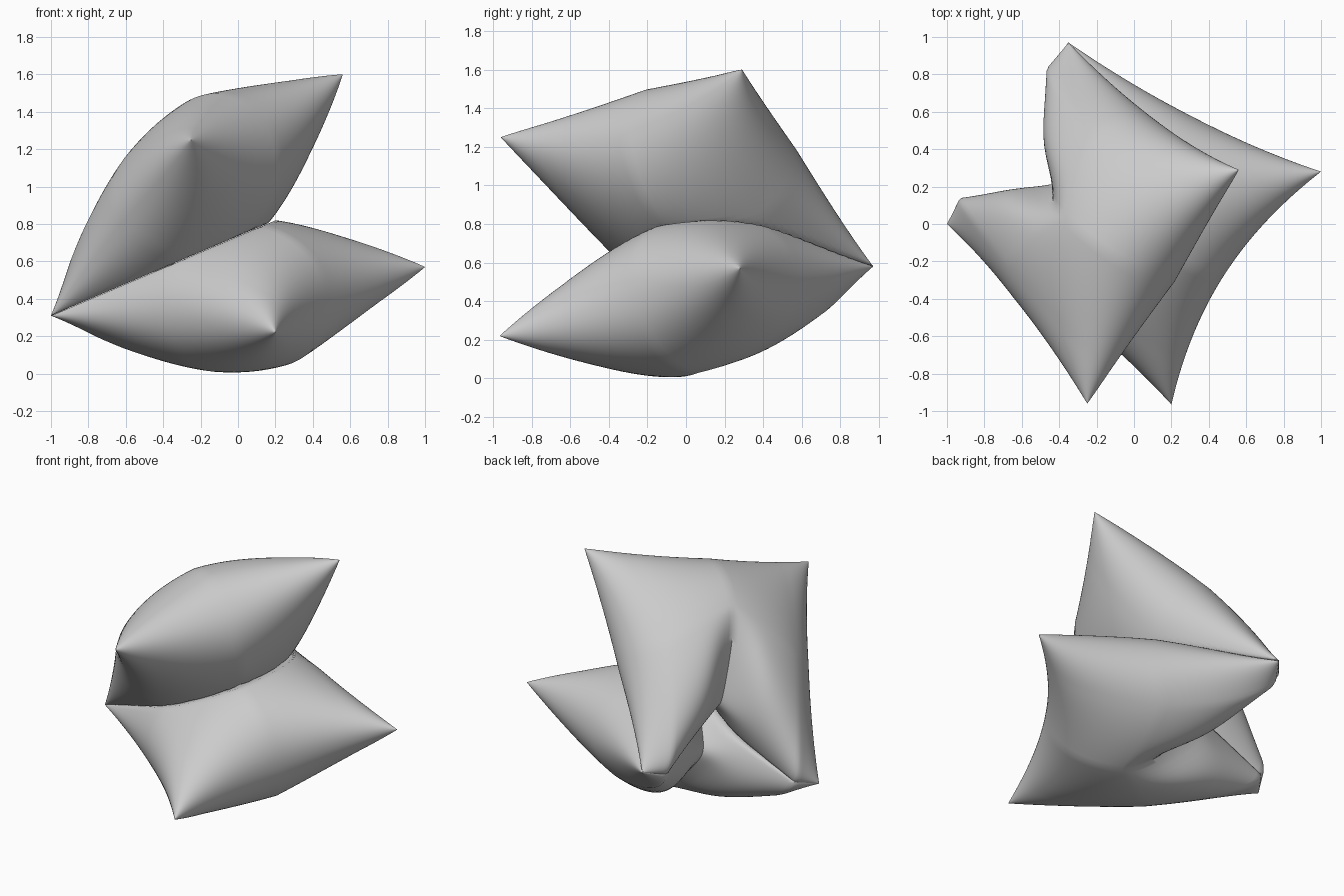
import bpy, bmesh, math
from mathutils import Vector

if "Cube" in bpy.data.objects:
    bpy.data.objects.remove(bpy.data.objects["Cube"])

N = 60
SPINE_A = Vector((-1.0, 0.0, 0.31))
SPINE_D = Vector((-0.35, 0.97, 0.58))
FOLD_N = Vector((-0.391, 0, 0.92)).normalized()   # plane where the cushions press together


def cushion(name, far_a, far_d, height, side, end_bow, side_bow, dart):
    """Inflated pillow on the quad spine -> far edge; side is +1 above / -1 below the fold."""
    edge = far_a - SPINE_A
    normal = (SPINE_D - SPINE_A).cross(edge).normalized()
    if normal.dot(FOLD_N) < 0:
        normal = -normal
    bm = bmesh.new()

    def point(i, j, sign):
        s = math.sin(math.pi / 2 * (2 * i / N - 1))
        t = math.sin(math.pi / 2 * (2 * j / N - 1))
        # bowed seams, with a deep dart in the spine seam
        b0 = dart * max(0, (0.72 - abs(s)) / 0.72)
        b1 = 1 - end_bow * (1 - s * s)
        b = b0 + (b1 - b0) * (t + 1) / 2
        a = 0.5 + 0.5 * s * (1 - side_bow * (1 - t * t))
        p = SPINE_A.lerp(SPINE_D, a).lerp(far_a.lerp(far_d, a), b)
        puff = height * max(0, (1 - s * s) * (1 - t * t)) ** 0.48
        # groove running on from the dart, and slimmer spine corners
        spine = max(0, -t)
        puff *= 1 - 0.6 * math.exp(-(s / 0.2) ** 2) * spine ** 1.4
        puff *= 1 - 0.4 * s * s * spine
        p = p + normal * puff * sign
        # flatten against the other cushion
        d = (p - SPINE_A).dot(FOLD_N) * side
        if d < 0.001 and sign != side:
            p = p + FOLD_N * side * (0.001 - d)
        return p

    for sign in (1, -1):
        g = [[bm.verts.new(point(i, j, sign)) for j in range(N + 1)] for i in range(N + 1)]
        for i in range(N):
            for j in range(N):
                bm.faces.new((g[i][j], g[i + 1][j], g[i + 1][j + 1], g[i][j + 1]))
    bmesh.ops.remove_doubles(bm, verts=bm.verts, dist=0.0004)
    bmesh.ops.recalc_face_normals(bm, faces=bm.faces)
    me = bpy.data.meshes.new(name)
    bm.to_mesh(me)
    bm.free()
    ob = bpy.data.objects.new(name, me)
    bpy.context.collection.objects.link(ob)
    bpy.context.view_layer.objects.active = ob
    ob.select_set(True)
    bpy.ops.object.shade_smooth_by_angle(angle=math.radians(50))
    ob.select_set(False)
    return ob


# seat cushion and back cushion share the spine seam
cushion("seat_cushion", Vector((0.2, -0.965, 0.22)), Vector((1.0, 0.28, 0.57)), 0.395, -1, 0.09, 0.09, 0.30)
cushion("back_cushion", Vector((-0.25, -0.96, 1.25)), Vector((0.56, 0.29, 1.6)), 0.385, 1, 0.04, 0.09, 0.33)
